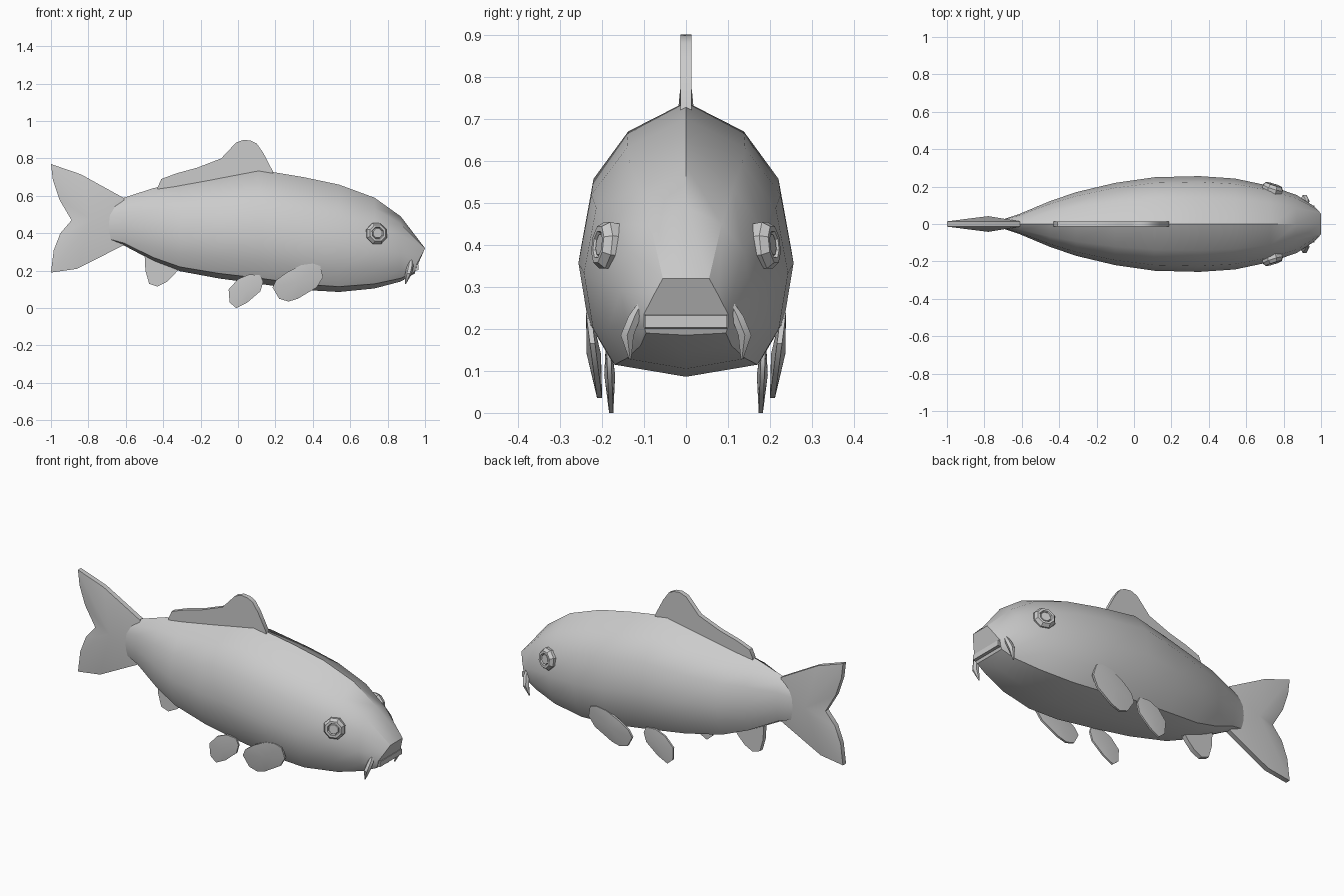
import bpy, bmesh, math
from mathutils import Vector, Matrix

if "Cube" in bpy.data.objects:
    bpy.data.objects.remove(bpy.data.objects["Cube"])

grey = bpy.data.materials.new("fish grey")
grey.diffuse_color = (0.6, 0.6, 0.6, 1)
grey.use_nodes = True
grey.node_tree.nodes["Principled BSDF"].inputs["Base Color"].default_value = grey.diffuse_color


def make(name, verts, faces, angle=30):
    me = bpy.data.meshes.new(name)
    me.from_pydata([tuple(v) for v in verts], [], faces)
    bm = bmesh.new()
    bm.from_mesh(me)
    bmesh.ops.remove_doubles(bm, verts=bm.verts, dist=0.0001)
    bmesh.ops.recalc_face_normals(bm, faces=bm.faces)
    bm.to_mesh(me)
    bm.free()
    ob = bpy.data.objects.new(name, me)
    bpy.context.collection.objects.link(ob)
    me.materials.append(grey)
    bpy.ops.object.select_all(action='DESELECT')
    bpy.context.view_layer.objects.active = ob
    ob.select_set(True)
    bpy.ops.object.shade_smooth_by_angle(angle=math.radians(angle))
    return ob


def loft(name, rings, angle=30):
    n = len(rings[0])
    verts = [v for r in rings for v in r]
    faces = [(i * n + j, i * n + (j + 1) % n, (i + 1) * n + (j + 1) % n, (i + 1) * n + j)
             for i in range(len(rings) - 1) for j in range(n)]
    faces += [tuple(range(n)), tuple(range(len(verts) - n, len(verts)))]
    return make(name, verts, faces, angle)


def plate(name, outline, rim, hub=None, bulge=0, y=lambda z: 0, angle=30):
    """Fin from an x-z outline; an optional hub point thickens its middle."""
    n = len(outline)
    verts = [(x, y(z) + s * rim, z) for s in (-1, 1) for x, z in outline]
    faces = [(i, (i + 1) % n, n + (i + 1) % n, n + i) for i in range(n)]
    if hub:
        verts += [(hub[0], y(hub[1]) + s * bulge, hub[1]) for s in (-1, 1)]
        faces += [(k * n + i, k * n + (i + 1) % n, 2 * n + k) for k in (0, 1) for i in range(n)]
    else:
        faces += [tuple(range(n)), tuple(range(n, 2 * n))]
    return make(name, verts, faces, angle)


def both_sides(half):
    """Close a half section (top to bottom) by mirroring across y."""
    return half + [Vector((v.x, -v.y, v.z)) for v in half[-2:0:-1]]


# Body: cross-sections from tail root to head (x, top, bottom, half width)
shape = [(0, 1), (.55, .885), (.88, .70), (1, .43), (.91, .2), (.70, .05), (0, 0)]
sections = [(-.69, .555, .36, .028), (-.61, .59, .335, .055), (-.45, .642, .25, .122),
            (-.31, .662, .197, .17), (-.1, .70, .158, .22), (.11, .74, .13, .25),
            (.35, .70, .097, .256), (.54, .66, .086, .243), (.73, .59, .105, .203),
            (.87, .49, .142, .155)]
rings = [both_sides([Vector((x, w * a, b + (t - b) * h)) for a, h in shape])
         for x, t, b, w in sections]
# Snout: slanted, squared end above the mouth
snout = [(1, 0, .32), (1, .055, .32), (.98, .077, .28), (.955, .10, .235),
         (.95, .10, .205), (.94, .095, .19), (.945, 0, .185)]
rings.append(both_sides([Vector(p) for p in snout]))
loft("body", rings)

# Lip bar
loft("lip", [[(.94, y, .237), (.965, y, .232), (.965, y, .203), (.94, y, .2)]
             for y in (-.098, .098)])

# Tail and single fins on the centre line
plate("tail_fin", [(-.61, .588), (-.84, .715), (-1, .77), (-.99, .685), (-.955, .58),
                   (-.89, .47), (-.95, .40), (-.985, .31), (-1, .19), (-.86, .21),
                   (-.61, .337)], .014, (-.78, .47), .042)
plate("dorsal_fin", [(-.43, .60), (-.43, .645), (-.41, .69), (-.33, .72), (-.22, .75),
                     (-.09, .80), (-.01, .885), (.03, .90), (.07, .895), (.10, .88),
                     (.135, .83), (.187, .73), (.187, .68)], .013)
plate("anal_fin", [(-.50, .30), (-.495, .20), (-.475, .13), (-.43, .115), (-.38, .14),
                   (-.34, .18), (-.30, .23)], .013)

pectoral = [(.185, .11), (.22, .05), (.27, .035), (.32, .05), (.42, .11), (.455, .165),
            (.44, .225), (.40, .238), (.34, .23), (.26, .19), (.205, .15)]
pelvic = [(-.05, .10), (-.045, .03), (-.01, 0), (.05, .03), (.12, .09), (.135, .14),
          (.12, .175), (.06, .18), (0, .155)]

# Eye: eight-sided stepped disc (radius, height)
eye_steps = [(.058, -.03), (.06, .008), (.047, .026), (.034, .026), (.03, .014), (.026, .022)]

for s, side in ((-1, "right"), (1, "left")):
    plate("pectoral_fin_" + side, pectoral, .006, (.32, .14), .017,
          lambda z: s * (.205 + .13 * (z - .03)), 40)
    plate("pelvic_fin_" + side, pelvic, .005, (.04, .09), .013,
          lambda z: s * (.178 + .04 * z), 40)

    # Eye, facing out and slightly forward
    turn = Vector((.32, s, .12)).to_track_quat('Z', 'Y').to_matrix().to_4x4()
    place = Matrix.Translation((.74, s * .186, .398)) @ turn
    loft("eye_" + side, [[place @ Vector((r * math.cos((k + .5) * math.pi / 4),
                                          r * math.sin((k + .5) * math.pi / 4), h))
                          for k in range(8)] for r, h in eye_steps], 25)

    # Barbel hanging from the mouth corner
    path = [(.925, .10, .275, .006), (.922, .122, .23, .017), (.912, .14, .185, .018),
            (.895, .133, .128, .003)]
    loft("barbel_" + side, [[(x + r * math.cos(k * math.pi / 3),
                              s * (y + r * math.sin(k * math.pi / 3)), z) for k in range(6)]
                            for x, y, z, r in path], 40)
